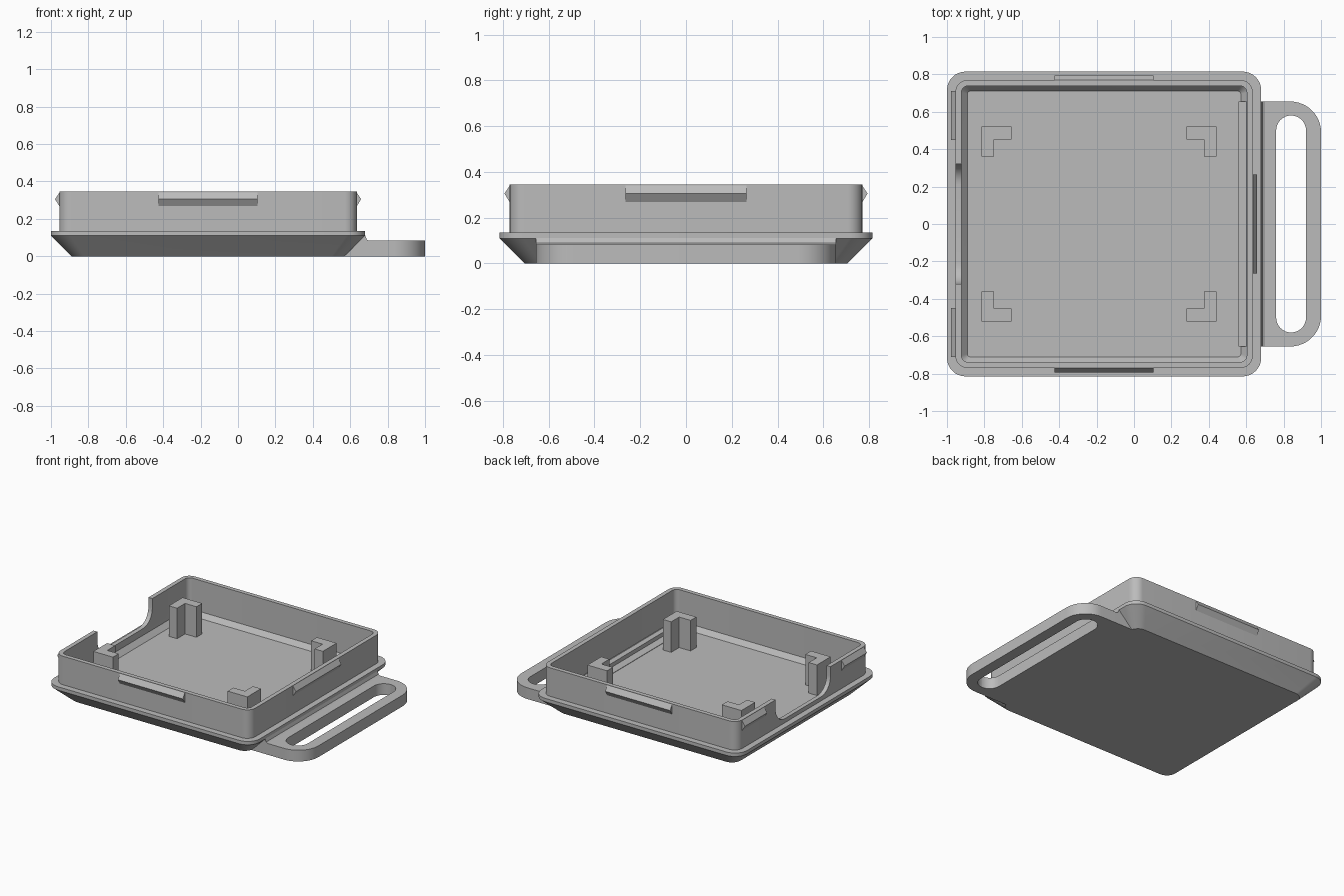
import bpy, bmesh, math
from mathutils import Vector

if "Cube" in bpy.data.objects:
    bpy.data.objects.remove(bpy.data.objects["Cube"], do_unlink=True)

grey = bpy.data.materials.new("plain_grey")
grey.use_nodes = True
grey.diffuse_color = (0.5, 0.5, 0.5, 1)
grey.node_tree.nodes["Principled BSDF"].inputs["Base Color"].default_value = (0.5, 0.5, 0.5, 1)

CX = -0.16                 # centre of the tray in x
HX, HY = 0.84, 0.815       # half sizes of the flange
WALL_X, WALL_Y, TOP = 0.795, 0.77, 0.345
FLOOR = 0.08


def rounded(cx, cy, hx, hy, radii, n=8):
    """Rounded rectangle, counter-clockwise from the +x +y corner."""
    pts = []
    signs = [(1, 1), (-1, 1), (-1, -1), (1, -1)]
    for k, ((sx, sy), r) in enumerate(zip(signs, radii)):
        for i in range(n + 1 if r else 1):
            a = math.pi / 2 * (k + i / n)
            pts.append((cx + sx * (hx - r) + r * math.cos(a) if r else cx + sx * hx,
                        cy + sy * (hy - r) + r * math.sin(a) if r else cy + sy * hy))
    return pts


def loft(name, rings):
    """Closed solid skinned through rings of equal point count."""
    bm = bmesh.new()
    loops = [[bm.verts.new(p) for p in ring] for ring in rings]
    for a, b in zip(loops, loops[1:]):
        for i in range(len(a)):
            j = (i + 1) % len(a)
            bm.faces.new((a[i], a[j], b[j], b[i]))
    bm.faces.new(loops[0][::-1])
    bm.faces.new(loops[-1])
    bmesh.ops.recalc_face_normals(bm, faces=bm.faces)
    mesh = bpy.data.meshes.new(name)
    bm.to_mesh(mesh)
    bm.free()
    mesh.materials.append(grey)
    obj = bpy.data.objects.new(name, mesh)
    bpy.context.collection.objects.link(obj)
    return obj


def prism(name, outline, lo, hi, place=lambda u, v, w: (u, v, w)):
    return loft(name, [[place(u, v, w) for u, v in outline] for w in (lo, hi)])


def activate(obj):
    bpy.ops.object.select_all(action='DESELECT')
    obj.select_set(True)
    bpy.context.view_layer.objects.active = obj


def cut(obj, cutter):
    mod = obj.modifiers.new("cut", 'BOOLEAN')
    mod.operation, mod.solver, mod.object = 'DIFFERENCE', 'EXACT', cutter
    activate(obj)
    bpy.ops.object.modifier_apply(modifier=mod.name)
    bpy.data.objects.remove(cutter, do_unlink=True)


def smooth(obj):
    activate(obj)
    bpy.ops.object.shade_smooth_by_angle(angle=math.radians(30))


# Tray: flared underside, flange, thin wall, chamfered floor
levels = [
    (HX - 0.11, HY - 0.11, 0.07, 0),
    (HX, HY, 0.1, 0.11),
    (HX, HY, 0.1, 0.135),
    (WALL_X, WALL_Y, 0.065, 0.135),
    (WALL_X, WALL_Y, 0.065, TOP),
    (WALL_X - 0.032, WALL_Y - 0.032, 0.035, TOP),
    (WALL_X - 0.032, WALL_Y - 0.032, 0.035, FLOOR + 0.035),
    (WALL_X - 0.064, WALL_Y - 0.06, 0.015, FLOOR),
]
tray = loft("tray", [[(x, y, z) for x, y in rounded(CX, 0, hx, hy, [r] * 4)]
                     for hx, hy, r, z in levels])

# Notch with rounded lower corners in the wall opposite the handle
notch = prism("notch_cutter", rounded(0, 0.365, 0.32, 0.2, (0, 0, 0.11, 0.11)),
              -1.1, -0.85, lambda u, v, w: (w, u, v))
cut(tray, notch)
smooth(tray)

# Handle plate with a long slot
handle = prism("handle", rounded(0.75, 0, 0.25, 0.655, (0.165, 0, 0, 0.165), 12), 0, 0.083)
slot = prism("slot_cutter", rounded(0.84, 0, 0.08, 0.58, [0.0799] * 4), -0.1, 0.2)
cut(handle, slot)
smooth(handle)

# Sloped web joining the handle to the flange
web = [(0.56, 0.01), (0.705, 0.08), (0.688, 0.09), (0.68, 0.112), (0.56, 0.112)]
prism("handle_web", web, -0.655, 0.655, lambda u, v, w: (u, w, v))

# Snap ridges: triangular section on the outside of each wall
ridge = [(-0.01, 0.268), (0, 0.268), (0.023, 0.305), (0, 0.34), (-0.01, 0.34)]
for side, s in (("front", -1), ("back", 1)):
    prism(side + "_snap_ridge", ridge, CX - 0.265, CX + 0.265,
          lambda u, v, w: (w, s * (WALL_Y + u), v))
    prism("left_side_snap_ridge" if s > 0 else "right_side_snap_ridge", ridge,
          *((-0.265, 0.265) if s > 0 else (-0.71, -0.45)),
          lambda u, v, w: (CX + s * (WALL_X + u), w, v))
prism("right_side_snap_ridge_rear", ridge, 0.45, 0.71,
      lambda u, v, w: (CX - WALL_X - u, w, v))

# Corner posts: L-shaped, standing on the floor
A, T = 0.16, 0.067
ell = [(0, 0), (A, 0), (A, T), (T, T), (T, A), (0, A)]
for sx, nx in ((-1, "right"), (1, "left")):
    for sy, ny in ((-1, "front"), (1, "back")):
        prism(f"{ny}_{nx}_post", ell, FLOOR - 0.01, 0.305,
              lambda u, v, w: (-0.188 + sx * (0.628 - u), sy * (0.52 - v), w))
